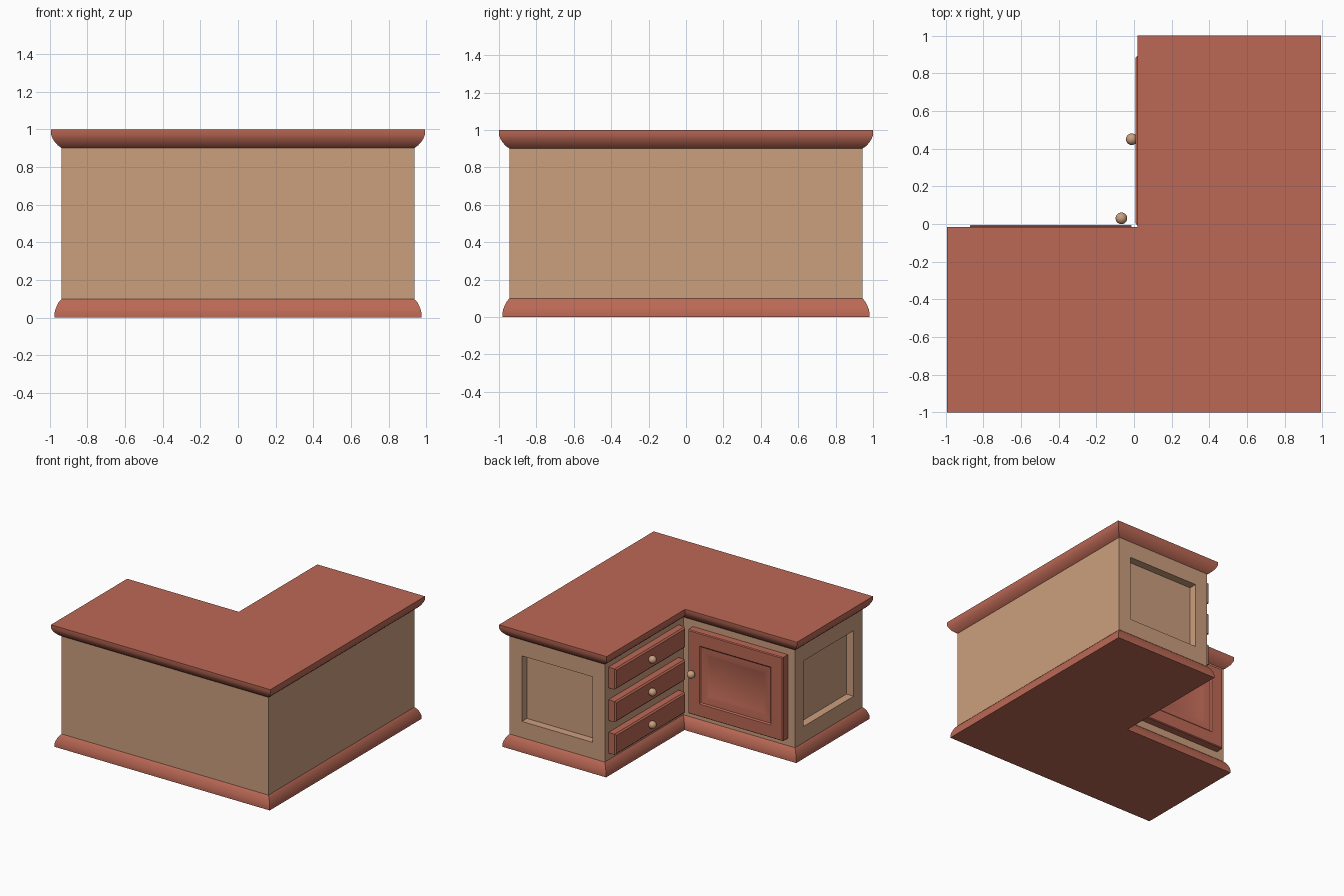
import bpy, bmesh, math
from mathutils import Vector

if "Cube" in bpy.data.objects:
    bpy.data.objects.remove(bpy.data.objects["Cube"])


def material(name, rgb):
    m = bpy.data.materials.new(name)
    m.diffuse_color = (*rgb, 1)
    m.use_nodes = True
    m.node_tree.nodes["Principled BSDF"].inputs["Base Color"].default_value = m.diffuse_color
    return m


TAN = material("light_wood", (0.60, 0.345, 0.208))
RED = material("red_wood", (0.50, 0.140, 0.092))


def finish(bm, name, mat, smooth=False):
    me = bpy.data.meshes.new(name)
    bm.to_mesh(me)
    bm.free()
    me.materials.append(mat)
    ob = bpy.data.objects.new(name, me)
    bpy.context.collection.objects.link(ob)
    if smooth:
        for p in me.polygons:
            p.use_smooth = True
        me.set_sharp_from_angle(angle=math.radians(35))
    return ob


def loft(rings, cap_start=False, cap_end=False):
    """Skin a list of equal-length closed point loops."""
    bm = bmesh.new()
    vs = [[bm.verts.new(p) for p in r] for r in rings]
    n = len(vs[0])
    for a, b in zip(vs, vs[1:]):
        for i in range(n):
            j = (i + 1) % n
            bm.faces.new((a[i], a[j], b[j], b[i]))
    if cap_start:
        bm.faces.new(vs[0][::-1])
    if cap_end:
        bm.faces.new(vs[-1])
    bm.normal_update()
    return bm


# L-shaped footprint, grown outward by d
X0, X1, Y0, Y1, CX, CY = -0.936, 0.936, -0.943, 0.943, 0.075, -0.072


def outline(d, z):
    return [(X0 - d, Y0 - d, z), (X1 + d, Y0 - d, z), (X1 + d, Y1 + d, z),
            (CX - d, Y1 + d, z), (CX - d, CY + d, z), (X0 - d, CY + d, z)]


# carcass with recessed panels on both arm ends
bm = loft([outline(0, 0.1), outline(0, 0.9)])
ends = [f for f in bm.faces
        if (f.normal.y > 0.9 and f.calc_center_median().y > 0.5)
        or (f.normal.x < -0.9 and f.calc_center_median().x < -0.5)]
bmesh.ops.inset_individual(bm, faces=ends, thickness=0.112, use_even_offset=True)
for f in ends:
    inward = -f.normal * 0.065
    for v in f.verts:
        v.co.z = 0.5 + math.copysign(0.268, v.co.z - 0.5)
    new = bmesh.ops.extrude_discrete_faces(bm, faces=[f])["faces"]
    bmesh.ops.translate(bm, verts=new[0].verts, vec=inward)
finish(bm, "carcass", TAN)

# base moulding
base = [(0.039, 0), (0.039, 0.02), (0.034, 0.042), (0.025, 0.065), (0.014, 0.085), (0, 0.1)]
finish(loft([outline(d, z) for d, z in base], cap_start=True), "base_moulding", RED, True)

# worktop with moulded edge
crown = [(0, 0.9), (0.02, 0.914), (0.036, 0.931), (0.048, 0.95), (0.057, 0.972), (0.057, 1.0)]
finish(loft([outline(d, z) for d, z in crown], cap_end=True), "worktop", RED, True)


def front_panel(name, origin, u, out, length, z0, z1, profile, smooth=False):
    """Rectangular front; profile is (inset, distance outward)."""
    o, u, out = Vector(origin), Vector(u), Vector(out)
    rings = []
    for s, d in profile:
        p = o + out * d
        a, b = p + u * s, p + u * (length - s)
        rings.append([(a.x, a.y, z0 + s), (b.x, b.y, z0 + s),
                      (b.x, b.y, z1 - s), (a.x, a.y, z1 - s)])
    bm = loft(rings, True, True)
    bmesh.ops.recalc_face_normals(bm, faces=bm.faces)
    return finish(bm, name, RED, smooth)


def knob(name, loc):
    bm = bmesh.new()
    bmesh.ops.create_uvsphere(bm, u_segments=20, v_segments=12, radius=0.031)
    bmesh.ops.translate(bm, verts=bm.verts, vec=loc)
    finish(bm, name, TAN, True)


# three drawers on the face looking left
for i, zc in enumerate((0.24, 0.507, 0.774)):
    front_panel(f"drawer_{i + 1}", (CX, -0.01, 0), (0, 1, 0), (-1, 0, 0), 0.905,
                zc - 0.085, zc + 0.085, [(0, 0), (0, 0.055), (0.012, 0.066)])
    knob(f"drawer_knob_{i + 1}", (-0.012, 0.45, zc))

# door with a dished panel on the face looking back
front_panel("door", (-0.012, CY, 0), (-1, 0, 0), (0, 1, 0), 0.86, 0.16, 0.845,
            [(0, 0), (0, 0.06), (0.006, 0.067), (0.105, 0.067), (0.115, 0.058),
             (0.165, 0.054), (0.18, 0.047)], True)
knob("door_knob", (-0.067, 0.03, 0.505))
